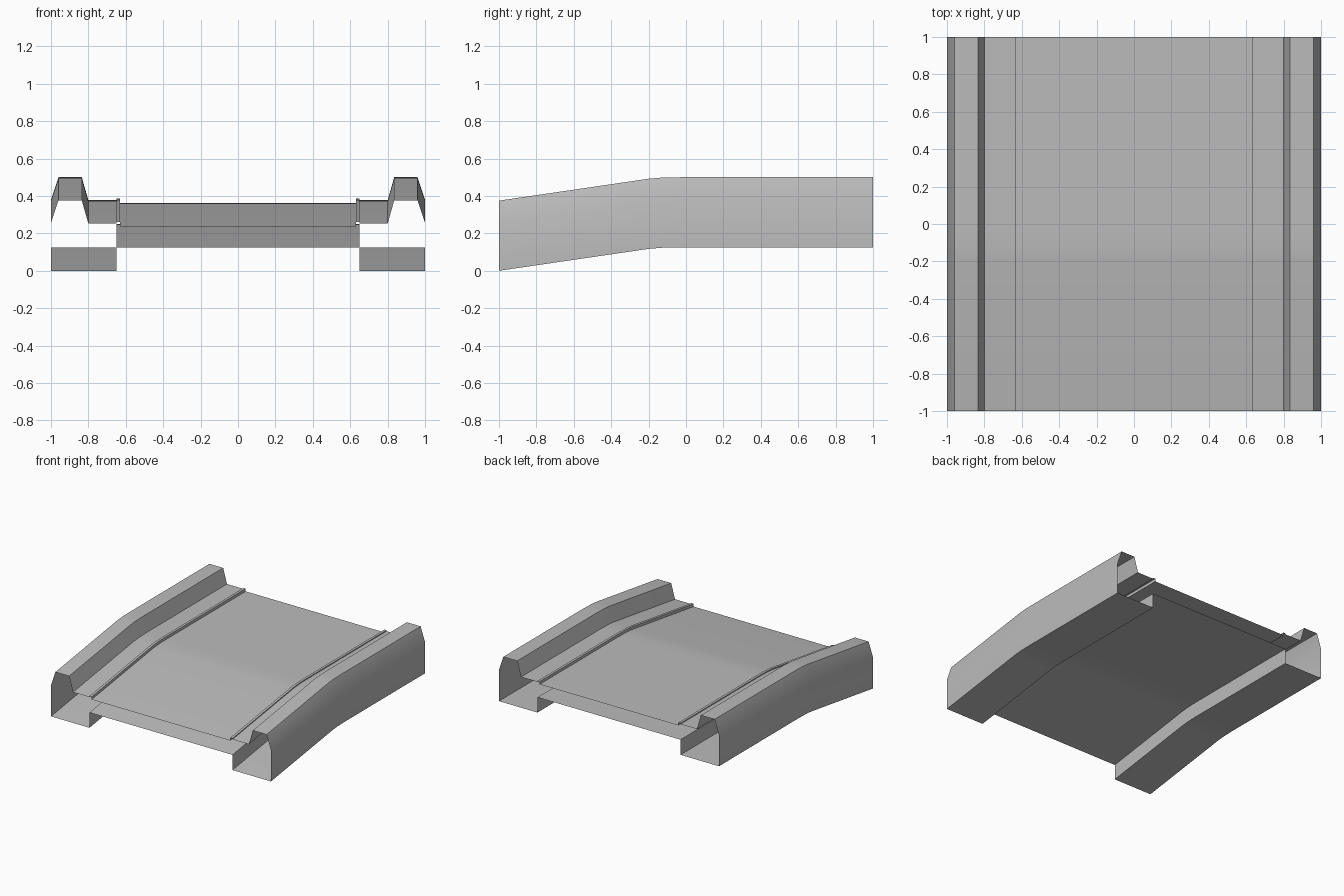
import bpy
import bmesh
import math

cube = bpy.data.objects.get("Cube")
if cube:
    bpy.data.objects.remove(cube, do_unlink=True)

# One plain grey for the whole shell
grey = bpy.data.materials.new("plain grey")
grey.use_nodes = True
colour = (0.5, 0.5, 0.5, 1)
grey.diffuse_color = colour
grey.node_tree.nodes["Principled BSDF"].inputs["Base Color"].default_value = colour

# Path along the ramp: (y, drop), straight slope easing into a level stretch
PATH = [(-1, -0.125), (-0.2, -0.008), (-0.13, -0.002), (-0.03, 0), (1, 0)]


def sweep(name, profile):
    """Sweep an open (x, z) profile along the path, leaving the ends open."""
    bm = bmesh.new()
    rings = [[bm.verts.new((x, y, z + drop)) for x, z in profile]
             for y, drop in PATH]
    for near, far in zip(rings, rings[1:]):
        for i in range(len(profile) - 1):
            bm.faces.new((near[i], near[i + 1], far[i + 1], far[i]))
    mesh = bpy.data.meshes.new(name)
    bm.to_mesh(mesh)
    bm.free()
    mesh.materials.append(grey)
    obj = bpy.data.objects.new(name, mesh)
    bpy.context.collection.objects.link(obj)
    bpy.ops.object.select_all(action="DESELECT")
    obj.select_set(True)
    bpy.context.view_layer.objects.active = obj
    bpy.ops.object.shade_smooth_by_angle(angle=math.radians(30))
    return obj


def sweep_pair(name, profile):
    """Sweep a profile on the left (+x) and its mirror image on the right."""
    sweep("left_" + name, profile)
    sweep("right_" + name, [(-x, z) for x, z in reversed(profile)])


# Road deck: upper panel and underside
sweep("deck_top", [(-0.63, 0.362), (0.63, 0.362)])
sweep("deck_underside", [(0.65, 0.25), (-0.65, 0.25)])

# Narrow raised lip beside the deck
sweep_pair("lip", [(0.63, 0.362), (0.63, 0.385), (0.65, 0.385), (0.65, 0.377)])

# Side housing: shelf, barrier, outer wall, floor and inner wall
sweep_pair("side_housing", [
    (0.65, 0.377), (0.80, 0.377), (0.835, 0.5), (0.96, 0.5),
    (1, 0.38), (1, 0.125), (0.65, 0.125), (0.65, 0.25)])
